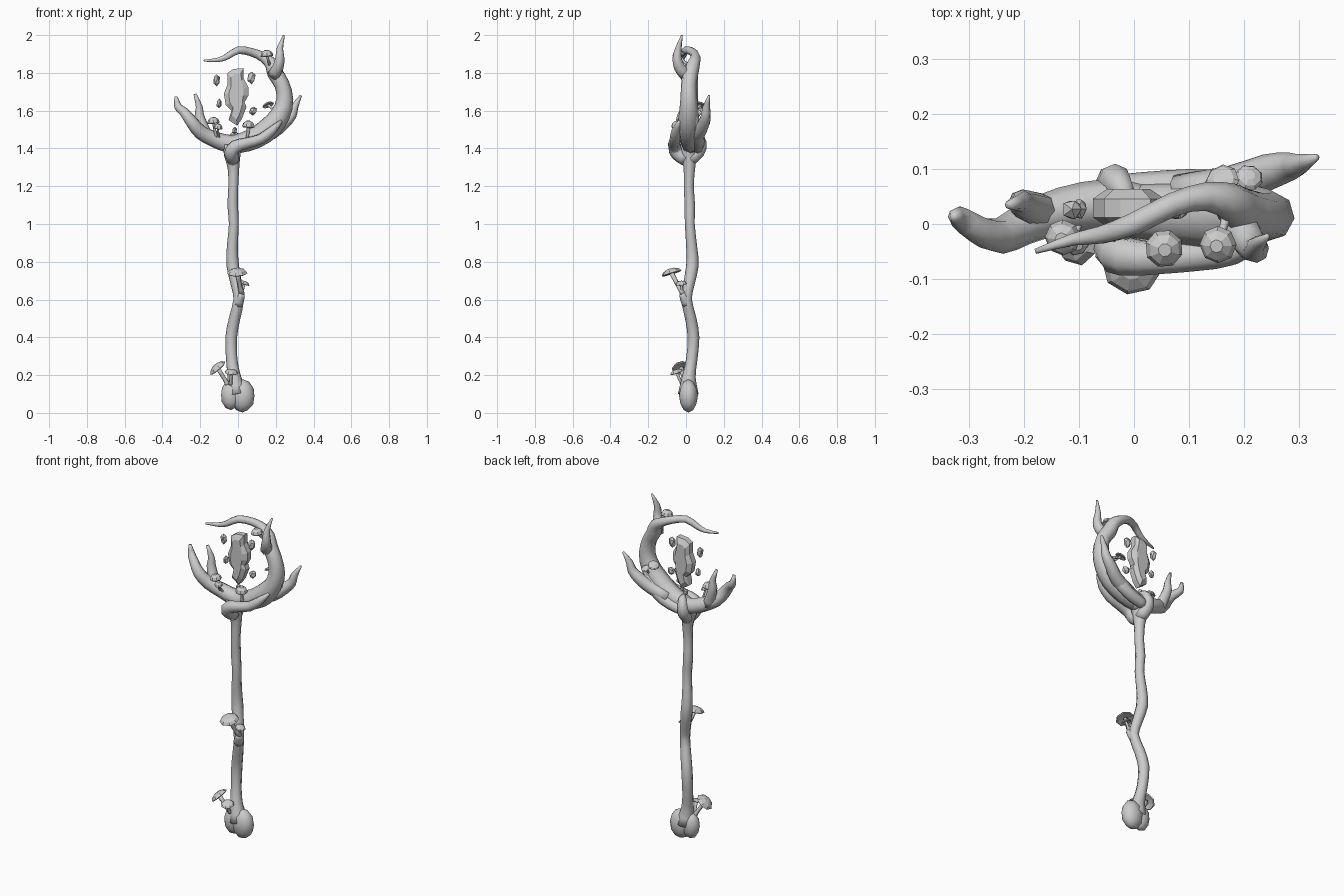
import bpy, bmesh, math, random
from mathutils import Vector, Matrix

random.seed(4)


def finish(bm, name, smooth=True):
    bmesh.ops.recalc_face_normals(bm, faces=bm.faces)
    me = bpy.data.meshes.new(name)
    bm.to_mesh(me)
    bm.free()
    for p in me.polygons:
        p.use_smooth = smooth
    ob = bpy.data.objects.new(name, me)
    bpy.context.collection.objects.link(ob)
    return ob


def spline(pts, sub):
    # Catmull-Rom through (x, y, z, radius) points
    p = [Vector(q) for q in pts]
    p = [2 * p[0] - p[1]] + p + [2 * p[-1] - p[-2]]
    out = []
    for i in range(1, len(p) - 2):
        a, b, c, d = p[i - 1:i + 3]
        for k in range(sub):
            t = k / sub
            out.append(0.5 * (2 * b + (c - a) * t + (2 * a - 5 * b + 4 * c - d) * t * t
                              + (3 * b - a - 3 * c + d) * t ** 3))
    return out + [p[-2]]


def tube(name, pts, sides=8, sub=2):
    # tapering wooden limb with capped ends
    path = spline(pts, sub)
    pos = [v.to_3d() for v in path]
    bm = bmesh.new()
    rings = []
    ref = None
    for i, c in enumerate(pos):
        t = (pos[min(i + 1, len(pos) - 1)] - pos[max(i - 1, 0)]).normalized()
        if ref is None:
            ref = t.orthogonal()
        u = (ref - t * ref.dot(t)).normalized()
        ref = u
        w = t.cross(u)
        r = max(path[i][3], 0.003)
        rings.append([bm.verts.new(c + r * (math.cos(a) * u + math.sin(a) * w))
                      for a in [2 * math.pi * k / sides for k in range(sides)]])
    for a, b in zip(rings, rings[1:]):
        for k in range(sides):
            n = (k + 1) % sides
            bm.faces.new((a[k], a[n], b[n], b[k]))
    bm.faces.new(rings[0])
    bm.faces.new(rings[-1])
    return finish(bm, name)


def ball(name, c, s):
    bm = bmesh.new()
    bmesh.ops.create_icosphere(bm, subdivisions=2, radius=1,
                               matrix=Matrix.Translation(c) @ Matrix.Diagonal((*s, 1)))
    return finish(bm, name)


def mushroom(name, root, cap, r, normal, h=0.45):
    # bent stem and faceted eight-sided cap
    n = Vector(normal).normalized()
    cap = Vector(cap)
    root = Vector(root)
    mid = (root + cap) / 2 - n * 0.01
    tube(name + "_stem", [(*root, r * .3), (*mid, r * .22), (*cap, r * .25)], 6)
    bm = bmesh.new()
    m = Matrix.Translation(cap) @ n.to_track_quat('Z', 'Y').to_matrix().to_4x4()
    prof = [(0.35, 0.02), (0.9, -0.3), (1, -0.1), (0.8, 0.55), (0.35, 1)]
    rings = [[bm.verts.new(m @ Vector((r * q * math.cos(k * math.pi / 4),
              r * q * math.sin(k * math.pi / 4), z * r * h))) for k in range(8)] for q, z in prof]
    for a, b in zip(rings, rings[1:]):
        for k in range(8):
            bm.faces.new((a[k], a[(k + 1) % 8], b[(k + 1) % 8], b[k]))
    bm.faces.new(rings[0])
    bm.faces.new(rings[-1])
    finish(bm, name + "_cap", False)


def shard(name, c, s):
    # small floating crystal chip
    bm = bmesh.new()
    bmesh.ops.create_icosphere(bm, subdivisions=1, radius=1)
    for v in bm.verts:
        v.co *= random.uniform(0.85, 1.1)
        v.co = Vector(c) + Vector([a * b for a, b in zip(v.co, s)])
    finish(bm, name, False)


# lumpy pommel
ball("pommel_left", (-.038, .01, .095), (.054, .044, .08))
ball("pommel_right", (.024, .013, .09), (.066, .05, .088))

# crooked shaft
tube("shaft", [(-.005, .012, .10, .055), (-.02, .015, .19, .036), (-.033, .03, .28, .03),
               (-.036, .04, .4, .031), (-.018, .025, .5, .03), (.004, .003, .6, .028),
               (-.008, .015, .68, .03), (-.028, .034, .78, .033), (-.03, .03, .88, .029),
               (-.022, .02, 1.0, .026), (-.028, .02, 1.1, .028), (-.025, .015, 1.2, .026),
               (-.024, .018, 1.3, .031), (-.03, .015, 1.36, .043), (-.03, .015, 1.42, .05)])
tube("shaft_stub", [(.0, .005, .57, .025), (.012, -.01, .61, .023), (.022, -.022, .632, .015)])

# main limb sweeping right, over the top
tube("right_limb", [(-.07, .03, 1.42, .035), (.0, .025, 1.425, .05), (.09, .02, 1.455, .057),
                    (.17, .015, 1.51, .06), (.225, .015, 1.58, .053), (.248, .015, 1.66, .045),
                    (.232, .015, 1.74, .041), (.195, .025, 1.8, .042), (.175, .04, 1.85, .035),
                    (.13, .05, 1.885, .026), (.07, .035, 1.91, .022), (.0, .0, 1.92, .021),
                    (-.06, -.02, 1.885, .017), (-.11, -.028, 1.868, .012), (-.18, -.05, 1.865, .005)])
tube("top_spike", [(.19, .0, 1.79, .035), (.212, -.035, 1.83, .03), (.222, -.047, 1.88, .024),
                   (.222, -.04, 1.93, .017), (.243, -.022, 1.998, .005)])

# left limb and twigs
tube("left_limb", [(.03, .03, 1.425, .045), (-.05, .035, 1.425, .047), (-.13, .025, 1.45, .042),
                   (-.2, .0, 1.487, .038), (-.245, -.022, 1.54, .033), (-.285, -.01, 1.592, .026),
                   (-.318, .012, 1.622, .021), (-.328, .013, 1.675, .008)])
tube("left_twig", [(-.165, .02, 1.46, .035), (-.188, .03, 1.52, .03), (-.205, .038, 1.575, .025),
                   (-.205, .04, 1.62, .018), (-.228, .035, 1.688, .008)])
tube("right_twig", [(.08, .05, 1.45, .04), (.18, .07, 1.485, .037), (.245, .095, 1.535, .033),
                    (.285, .105, 1.575, .026), (.3, .108, 1.62, .02), (.333, .122, 1.68, .006)])

# roots wrapping the cup, front and back
tube("front_root", [(-.025, .0, 1.34, .035), (-.035, -.045, 1.375, .039), (-.015, -.06, 1.41, .036),
                    (.05, -.062, 1.43, .03), (.12, -.058, 1.45, .028), (.18, -.052, 1.495, .024),
                    (.23, -.035, 1.545, .008)])
tube("back_root", [(-.025, .02, 1.34, .035), (-.035, .065, 1.385, .036), (-.035, .08, 1.43, .03),
                   (-.02, .06, 1.47, .022), (-.01, .03, 1.475, .01)])
tube("back_strand", [(-.03, .06, 1.4, .03), (.06, .065, 1.42, .033), (.14, .065, 1.46, .034),
                     (.21, .05, 1.53, .03), (.25, .035, 1.61, .012)])

# large floating crystal: jagged outline with chamfered front and back
outline = [(-.055, 1.80), (-.025, 1.82), (.03, 1.825), (.03, 1.77), (.055, 1.725), (.055, 1.68),
           (.035, 1.645), (.045, 1.62), (.02, 1.555), (-.005, 1.52), (-.05, 1.55), (-.035, 1.60),
           (-.065, 1.63), (-.075, 1.69), (-.055, 1.74)]
bm = bmesh.new()
rings = []
for y, s in [(-.005, .6), (.012, 1), (.046, 1), (.064, .6)]:
    rings.append([bm.verts.new((-.01 + (x + .01) * s, y, 1.68 + (z - 1.68) * (s + 1) / 2))
                  for x, z in outline])
N = len(outline)
for a, b in zip(rings, rings[1:]):
    for k in range(N):
        bm.faces.new((a[k], a[(k + 1) % N], b[(k + 1) % N], b[k]))
bm.faces.new(rings[0])
bm.faces.new(rings[-1])
bmesh.ops.triangulate(bm, faces=[f for f in bm.faces if len(f.verts) > 4])
finish(bm, "crystal", False)

# chips orbiting the crystal
for i, (x, z, sx, sz) in enumerate([(-.113, 1.76, .02, .036), (-.1, 1.637, .015, .026),
                                    (.072, 1.775, .024, .034), (.08, 1.6, .022, .025),
                                    (-.018, 1.495, .014, .022)]):
    shard("crystal_chip_%d" % i, (x, .027, z), (sx, .02, sz))

# mushrooms: root, cap centre, radius, cap direction
shrooms = [((.02, -.015, .63), (-.004, -.077, .742), .055, (-.05, -.3, 1)),
           ((.018, -.015, .62), (.034, -.026, .685), .03, (.35, -.1, 1)),
           ((-.05, .0, .14), (-.108, -.025, .238), .052, (-.65, -.15, .75)),
           ((-.04, -.02, .15), (-.035, -.05, .215), .037, (.1, -.35, 1)),
           ((-.115, .0, 1.46), (-.13, -.025, 1.54), .033, (-.1, -.1, 1)),
           ((-.1, .0, 1.46), (-.105, -.035, 1.512), .024, (.2, -.3, 1)),
           ((.05, -.03, 1.45), (.055, -.045, 1.52), .035, (.05, -.1, 1)),
           ((.17, .02, 1.84), (.153, -.038, 1.895), .034, (-.1, -.1, 1)),
           ((.21, .03, 1.6), (.16, .078, 1.63), .033, (-.4, .4, 1)),
           ((.2, .04, 1.54), (.21, .085, 1.6), .026, (.2, .5, 1))]
for i, (a, b, r, n) in enumerate(shrooms):
    mushroom("mushroom_%d" % i, a, b, r, n, 0.75 if 4 <= i <= 7 else 0.4)
